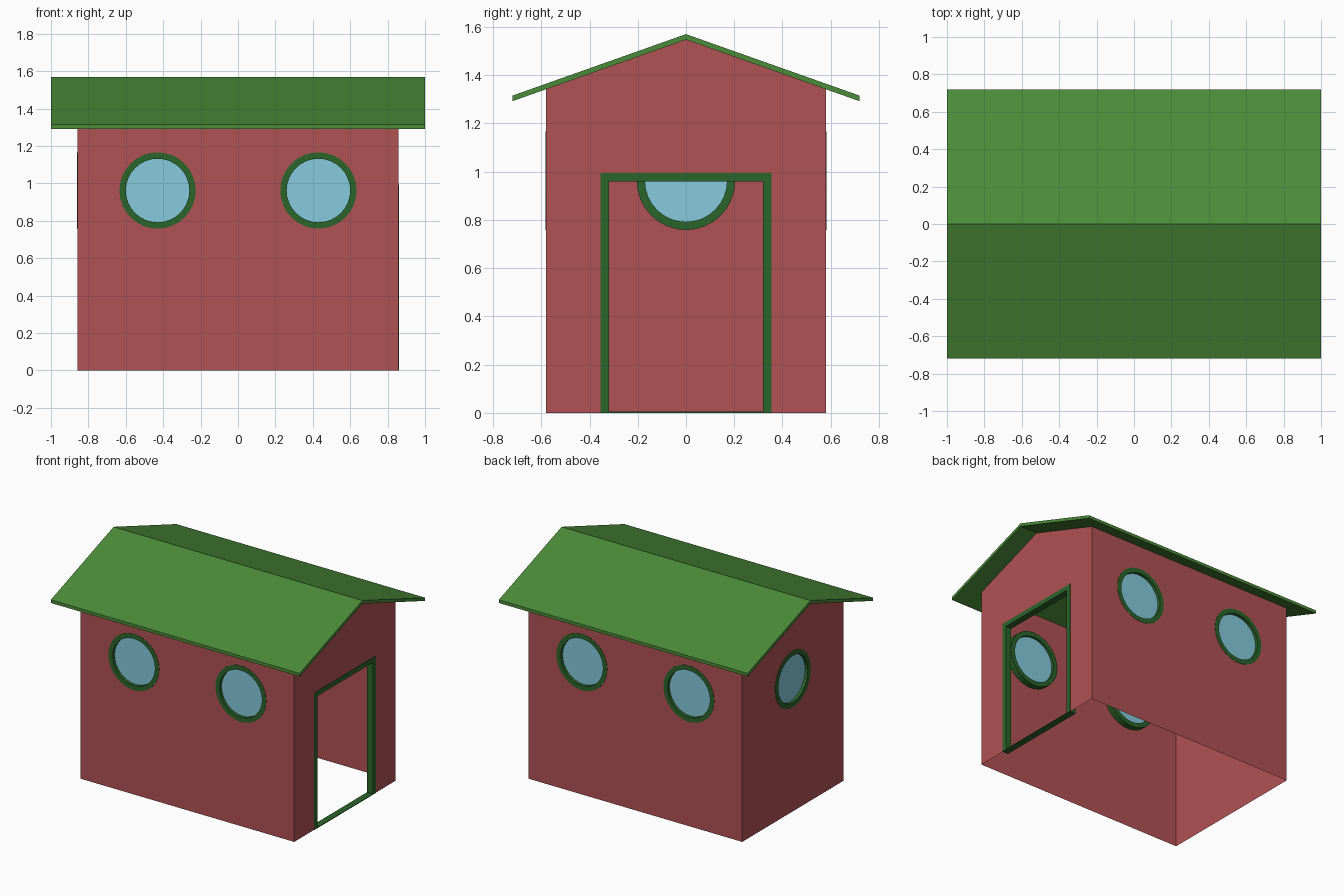
import bpy, bmesh, math
from mathutils import Matrix, Vector

if "Cube" in bpy.data.objects:
    bpy.data.objects.remove(bpy.data.objects["Cube"])

W, D, EAVE, RIDGE = 0.858, 0.58, 1.342, 1.547   # half width, half depth, wall heights
WIN_Z, R_OUT, R_IN, SIDES = 0.962, 0.204, 0.17, 32
DOOR_Y, DOOR_Z, TRIM, DEPTH = 0.355, 0.995, 0.035, 0.045


def material(name, rgb):
    m = bpy.data.materials.new(name)
    m.diffuse_color = (*rgb, 1)
    m.use_nodes = True
    m.node_tree.nodes["Principled BSDF"].inputs["Base Color"].default_value = m.diffuse_color
    return m


RED = material("wall_red", (0.44, 0.085, 0.09))
ROOF = material("roof_green", (0.07, 0.26, 0.04))
TRIM_GREEN = material("trim_green", (0.024, 0.13, 0.024))
GLASS = material("glass_blue", (0.24, 0.60, 0.73))


def finish(bm, name, mat, matrix=Matrix()):
    me = bpy.data.meshes.new(name)
    bm.to_mesh(me)
    bm.free()
    me.materials.append(mat)
    ob = bpy.data.objects.new(name, me)
    bpy.context.collection.objects.link(ob)
    ob.matrix_world = matrix
    return ob


def circle(cx, cy, r):
    return [(cx + r * math.cos(2 * math.pi * i / SIDES),
             cy + r * math.sin(2 * math.pi * i / SIDES)) for i in range(SIDES)]


def sheet(loops):
    """Flat panel: first loop is the outline, the rest are holes."""
    bm = bmesh.new()
    for loop in loops:
        vs = [bm.verts.new((x, y, 0)) for x, y in loop]
        for a, b in zip(vs, vs[1:] + vs[:1]):
            bm.edges.new((a, b))
    bmesh.ops.triangle_fill(bm, use_beauty=True, edges=bm.edges[:], normal=(0, 0, 1))
    for f in bm.faces:
        f.normal_update()
        if f.normal.z < 0:
            f.normal_flip()
    return bm


def thick(loops, z0, z1):
    """Panel extruded between two depths along its local z."""
    bm = sheet(loops)
    ext = bmesh.ops.extrude_face_region(bm, geom=bm.faces[:], use_keep_orig=True)
    for v in bm.verts:
        v.co.z = z0
    for v in ext["geom"]:
        if isinstance(v, bmesh.types.BMVert):
            v.co.z = z1
    bmesh.ops.recalc_face_normals(bm, faces=bm.faces[:])
    return bm


def side(angle, dist):
    """Stand a panel upright facing outward; angle 0 is the front."""
    return (Matrix.Rotation(math.radians(angle), 4, 'Z')
            @ Matrix.Translation((0, -dist, 0))
            @ Matrix.Rotation(math.pi / 2, 4, 'X'))


def wall(name, outline, holes, frame):
    finish(sheet([outline] + holes), name, RED, frame)


def window(name, x, frame):
    finish(thick([circle(x, WIN_Z, R_OUT), circle(x, WIN_Z, R_IN)], -DEPTH, 0.002),
           name + "_frame", TRIM_GREEN, frame)
    finish(thick([circle(x, WIN_Z, R_IN)], -0.026, -0.02),
           name + "_glass", GLASS, frame)


# Long walls, two round windows each
long_wall = [(-W, 0), (W, 0), (W, EAVE), (-W, EAVE)]
for label, angle in (("front", 0), ("back", 180)):
    f = side(angle, D)
    wall(label + "_wall", long_wall, [circle(x, WIN_Z, R_IN + 0.01) for x in (-0.43, 0.43)], f)
    for tag, x in (("left", -0.43), ("right", 0.43)):
        window(f"{label}_{tag}_window", x, f)

# Gable end with a window
f = side(-90, W)
gable = [(-D, 0), (D, 0), (D, EAVE), (0, RIDGE), (-D, EAVE)]
wall("left_gable_wall", gable, [circle(0, WIN_Z, R_IN + 0.01)], f)
window("left_gable_window", 0, f)

# Gable end with an open doorway
f = side(90, W)
a, b = DOOR_Y, DOOR_Y - TRIM
door_wall = [(-D, 0), (-b, 0), (-b, DOOR_Z - TRIM), (b, DOOR_Z - TRIM),
             (b, 0), (D, 0), (D, EAVE), (0, RIDGE), (-D, EAVE)]
wall("right_gable_wall", door_wall, [], f)
finish(thick([[(-a, 0), (a, 0), (a, DOOR_Z), (-a, DOOR_Z)],
              [(-b, 0.005), (b, 0.005), (b, DOOR_Z - TRIM), (-b, DOOR_Z - TRIM)]],
             -DEPTH, 0.003), "door_frame", TRIM_GREEN, f)

# Folded roof slab
roof = [(-0.72, 1.292), (0, RIDGE), (0.72, 1.292), (0.72, 1.315), (0, 1.57), (-0.72, 1.315)]
finish(thick([roof], -1, 1), "roof", ROOF, side(90, 0))
